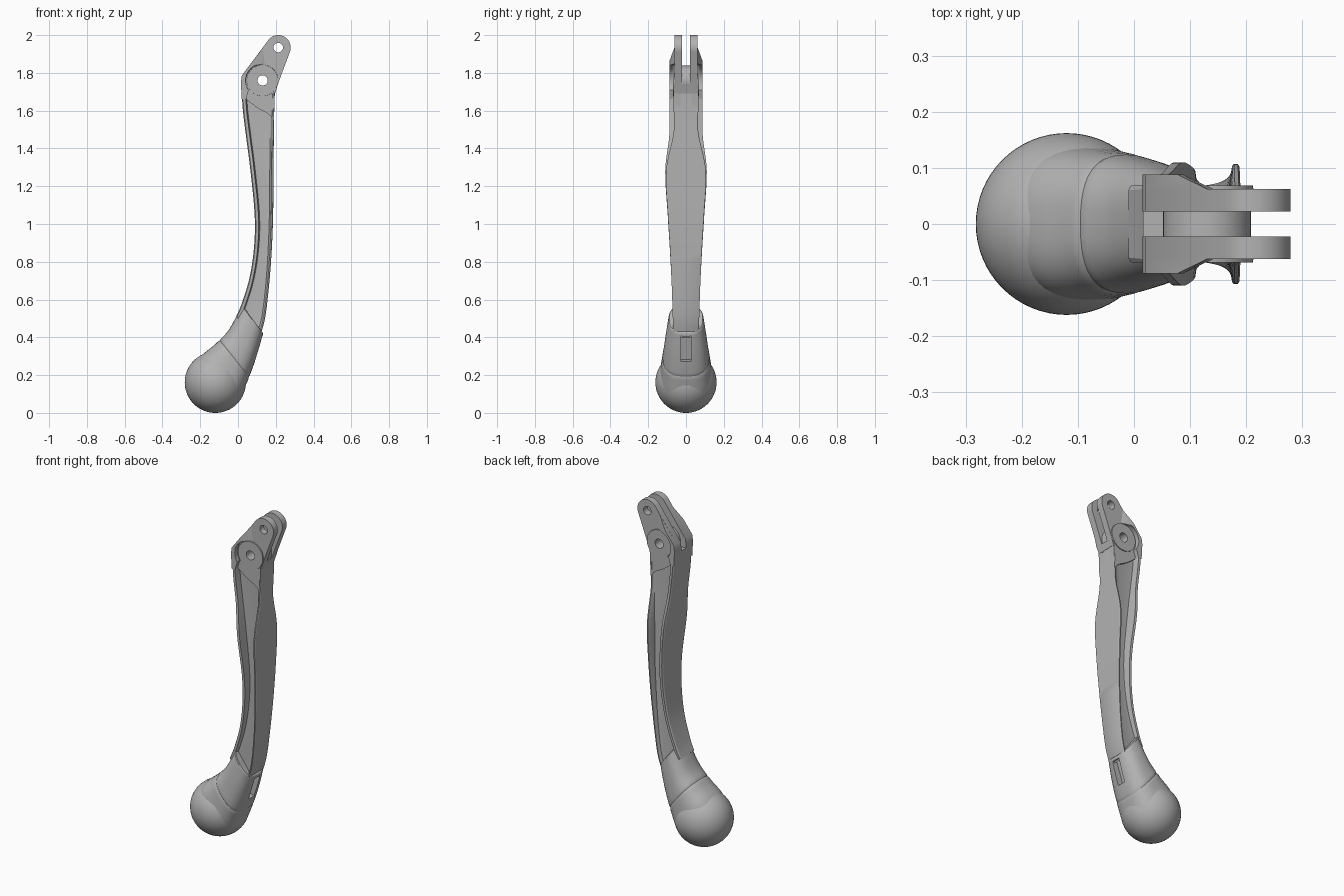
import bpy, bmesh, math
from mathutils import Vector

cube = bpy.data.objects.get("Cube")
if cube:
    bpy.data.objects.remove(cube, do_unlink=True)

grey = bpy.data.materials.new("plain grey")
grey.use_nodes = True
COLOUR = (0.45, 0.45, 0.45, 1)
grey.diffuse_color = COLOUR
grey.node_tree.nodes["Principled BSDF"].inputs["Base Color"].default_value = COLOUR


def finish(name, rings, angle=30):
    """Skin a stack of equal-length closed rings and cap both ends."""
    bm = bmesh.new()
    stack = [[bm.verts.new(p) for p in ring] for ring in rings]
    for a, b in zip(stack, stack[1:]):
        for i in range(len(a)):
            j = (i + 1) % len(a)
            bm.faces.new((a[i], a[j], b[j], b[i]))
    bm.faces.new(stack[0])
    bm.faces.new(stack[-1])
    bmesh.ops.recalc_face_normals(bm, faces=bm.faces)
    mesh = bpy.data.meshes.new(name)
    bm.to_mesh(mesh)
    bm.free()
    mesh.materials.append(grey)
    obj = bpy.data.objects.new(name, mesh)
    bpy.context.collection.objects.link(obj)
    shade(obj, angle)
    return obj


def shade(obj, angle=30):
    obj.data.shade_smooth()
    obj.data.set_sharp_from_angle(angle=math.radians(angle))


def prism(name, poly, y0, y1, poly1=None):
    """Extrude an (x, z) outline along y, optionally changing to a second outline."""
    return finish(name, [[(x, y0, z) for x, z in poly],
                         [(x, y1, z) for x, z in (poly1 or poly)]])


def arc(cx, cz, r, a0, a1, n):
    angles = [math.radians(a0 + (a1 - a0) * i / n) for i in range(n + 1)]
    return [(cx + r * math.cos(a), cz + r * math.sin(a)) for a in angles]


def circle(cx, cz, r, n=40):
    return arc(cx, cz, r, 0, 360, n)[:-1]


def spline(rows, steps):
    """Catmull-Rom samples through rows of numbers."""
    pad = [rows[0]] + rows + [rows[-1]]
    out = []
    for p, a, b, q in zip(pad, pad[1:], pad[2:], pad[3:]):
        for i in range(steps):
            t = i / steps
            out.append([B + 0.5 * t * (C - A + t * (2*A - 5*B + 4*C - D + t * (3*(B - C) + D - A)))
                        for A, B, C, D in zip(p, a, b, q)])
    return out + [list(rows[-1])]


def cut(obj, cutters):
    """Subtract the cutters from an object and bake the result."""
    for c in cutters:
        m = obj.modifiers.new("cut", "BOOLEAN")
        m.operation, m.object, m.solver = "DIFFERENCE", c, "EXACT"
    bpy.context.view_layer.update()
    deps = bpy.context.evaluated_depsgraph_get()
    mesh = bpy.data.meshes.new_from_object(obj.evaluated_get(deps))
    obj.modifiers.clear()
    obj.data = mesh
    shade(obj)


# Arm: channelled I-section lofted down a gentle bend
# (left x, z, right x, z, left rim, web, right rim half widths)
arm_rows = [
    (.018, 1.72, .195, 1.70, .088, .05, .065),
    (.026, 1.60, .192, 1.60, .088, .05, .065),
    (.043, 1.46, .190, 1.48, .089, .05, .066),
    (.066, 1.28, .188, 1.28, .110, .052, .106),
    (.088, 1.05, .186, 1.05, .097, .052, .096),
    (.085, 0.88, .178, 0.85, .086, .05, .084),
    (.062, 0.72, .163, 0.66, .077, .05, .075),
    (.020, 0.58, .143, 0.50, .071, .05, .070),
    (-.01, 0.51, .115, 0.40, .068, .05, .066),
]


def arm_ring(row):
    lx, lz, rx, rz, wl, web, wr = row
    left, span = Vector((lx, 0, lz)), Vector((rx - lx, 0, rz - lz))
    w, d = span.length, span.normalized()
    half = [(0, wl - .008), (.005, wl), (.02, wl), (.026, web), (w - .035, web),
            (w - .02, web + .004), (w - .013, wr - .004), (w - .01, wr), (w - .003, wr), (w, wr - .005)]
    loop = half + [(u, -y) for u, y in reversed(half)]
    return [left + d * u + Vector((0, y, 0)) for u, y in loop]


arm = finish("arm", [arm_ring(r) for r in spline(arm_rows, 5)])

# Sleeve: rounded loft running from the arm into the ball, with a fine seam
sleeve_rows = [
    (.020, .575, .134, .420, .092),
    (-.02, .490, .108, .330, .106),
    (-.06, .425, .080, .245, .117),
    (-.125, .36, .045, .155, .130),
    (-.195, .30, .012, .080, .138),
    (-.240, .22, -.02, .038, .120),
]


def sleeve_ring(row, shrink=1.0, n=48):
    lx, lz, rx, rz, hw = row
    mid, half = Vector((lx + rx, 0, lz + rz)) / 2, Vector((rx - lx, 0, rz - lz)) / 2
    ring = []
    for i in range(n):
        c, s = math.cos(math.tau * i / n), math.sin(math.tau * i / n)
        u, v = (math.copysign(abs(k) ** 0.78, k) for k in (c, s))
        ring.append(mid + (half * u + Vector((0, hw * v, 0))) * shrink)
    return ring


samples = spline(sleeve_rows, 10)
seam = 26
sleeve_rings = [sleeve_ring(samples[0], .96)]
for i, row in enumerate(samples[1:], 1):
    sleeve_rings.append(sleeve_ring(row, .975 if i == seam else 1.0))
sleeve = finish("sleeve", sleeve_rings, 40)

# Notch in the sleeve
notch = prism("notch_cutter", [(-.03, -.07), (.04, -.07), (.04, .07), (-.03, .07)], -.026, .026)
notch.location, notch.rotation_euler = (.105, 0, .34), (0, .32, 0)
cut(sleeve, [notch])

# Ball end
bm = bmesh.new()
bmesh.ops.create_uvsphere(bm, u_segments=64, v_segments=32, radius=.162)
ball_mesh = bpy.data.meshes.new("ball")
bm.to_mesh(ball_mesh)
bm.free()
ball_mesh.materials.append(grey)
ball = bpy.data.objects.new("ball", ball_mesh)
ball.location = (-.12, 0, .162)
bpy.context.collection.objects.link(ball)
shade(ball)

# Fork head with a central slot
PIVOT, EYE = (.13, 1.76), (.213, 1.934)
ears = [(.02, 1.66), (.015, 1.75), (.02, 1.785)] + arc(*EYE, .066, 140, -20, 20) + [(.215, 1.75), (.196, 1.69)]
fork = prism("fork", ears, -.062, .062)
slot = prism("slot_cutter", [(-.1, 1.73), (.4, 1.73), (.4, 2.1), (-.1, 2.1)], -.022, .022)
eye_hole = prism("eye_cutter", circle(*EYE, .025), -.2, .2)
pivot_hole = prism("pivot_cutter", circle(*PIVOT, .027), -.2, .2)
cut(fork, [slot, eye_hole, pivot_hole])
cut(arm, [slot, pivot_hole])

# Knuckle between the ears
knuckle = prism("knuckle", circle(*PIVOT, .078), -.0225, .0225)
cut(knuckle, [pivot_hole])

# Side details, mirrored front and back
web_edge = [(.03, 1.70), (.032, 1.665), (.05, 1.655), (.075, 1.635), (.11, 1.61),
            (.15, 1.59), (.175, 1.57), (.19, 1.55), (.195, 1.69), (.205, 1.73)]
rim_low = [(.02, 1.66), (.015, 1.75), (.02, 1.785), (.135, 1.938)] + arc(*PIVOT, .09, 80, 215, 14) + [(.042, 1.66)]
rim_top = [(.02, 1.66), (.015, 1.75), (.02, 1.785), (.078, 1.862)] + arc(*PIVOT, .09, 118, 215, 14) + [(.042, 1.66)]
for side, s in (("front", -1), ("back", 1)):
    prism(side + "_shoulder", rim_low, s * .06, s * .088, rim_top)
    prism(side + "_web_gusset", web_edge, s * .03, s * .064)
    disc = prism(side + "_pivot_disc", circle(*PIVOT, .084), s * .05, s * .069, circle(*PIVOT, .082))
    cut(disc, [pivot_hole])

for cutter in (notch, slot, eye_hole, pivot_hole):
    bpy.data.objects.remove(cutter, do_unlink=True)
